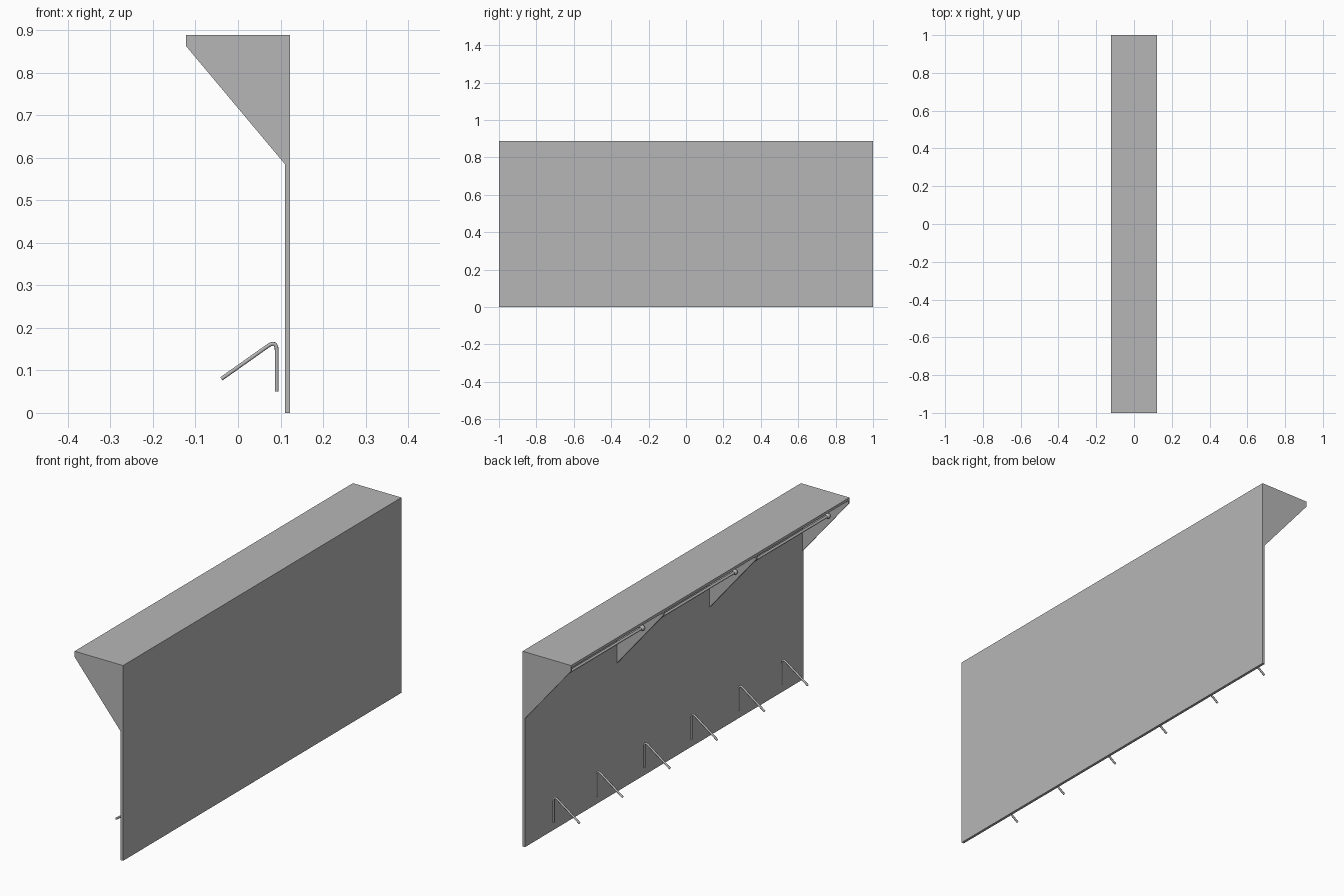
import bpy, bmesh
from mathutils import Vector

cube = bpy.data.objects.get("Cube")
if cube:
    bpy.data.objects.remove(cube, do_unlink=True)

grey = bpy.data.materials.new("mid_grey")
grey.use_nodes = True
COLOR = (0.47, 0.47, 0.47, 1)
grey.diffuse_color = COLOR
grey.node_tree.nodes["Principled BSDF"].inputs["Base Color"].default_value = COLOR

HALF = 0.122      # half depth
TOP = 0.888       # overall height
SHEET = 0.012     # sheet thickness
BAY = 2 / 3       # width of one bay
INNER = HALF - SHEET


def finish(name, bm, smooth=False):
    bmesh.ops.recalc_face_normals(bm, faces=bm.faces)
    mesh = bpy.data.meshes.new(name)
    bm.to_mesh(mesh)
    bm.free()
    mesh.materials.append(grey)
    for poly in mesh.polygons:
        poly.use_smooth = smooth
    obj = bpy.data.objects.new(name, mesh)
    bpy.context.collection.objects.link(obj)
    return obj


def prism(name, profile, y0, y1):
    """Extrude an x-z profile along y."""
    bm = bmesh.new()
    face = bm.faces.new([bm.verts.new((x, y0, z)) for x, z in profile])
    out = bmesh.ops.extrude_face_region(bm, geom=[face])
    moved = [v for v in out["geom"] if isinstance(v, bmesh.types.BMVert)]
    bmesh.ops.translate(bm, verts=moved, vec=(0, y1 - y0, 0))
    return finish(name, bm)


def tube(name, points, radius):
    """Round bar along a path."""
    curve = bpy.data.curves.new(name, "CURVE")
    curve.dimensions = "3D"
    curve.bevel_depth = radius
    curve.bevel_resolution = 2
    curve.use_fill_caps = True
    spline = curve.splines.new("POLY")
    spline.points.add(len(points) - 1)
    for p, co in zip(spline.points, points):
        p.co = (*co, 1)
    curve.materials.append(grey)
    obj = bpy.data.objects.new(name, curve)
    bpy.context.collection.objects.link(obj)
    return obj


def ball(name, center, radius):
    bm = bmesh.new()
    bmesh.ops.create_uvsphere(bm, u_segments=16, v_segments=10, radius=radius)
    bmesh.ops.translate(bm, verts=bm.verts, vec=center)
    return finish(name, bm, True)


# Wall panel, canopy and light rail of each bay
for i in range(3):
    y0 = -1 + i * BAY
    y1 = y0 + BAY
    prism(f"wall_panel_{i}", [(INNER, 0), (HALF, 0), (HALF, TOP), (INNER, TOP)], y0, y1)
    prism(f"canopy_{i}", [(-HALF, TOP - SHEET), (INNER, TOP - SHEET),
                          (INNER, TOP), (-HALF, TOP)], y0, y1)
    rail_x, rail_z = -0.025, 0.785
    a, b = y0 + 0.018, y1 - 0.018
    tube(f"rail_{i}", [(rail_x, a, rail_z), (rail_x, b, rail_z)], 0.006)
    for side, y in (("right", a), ("left", b)):
        ball(f"rail_end_{side}_{i}", (rail_x, y, rail_z), 0.012)

# Triangular brackets at the ends and the bay joints
bracket = [(-HALF, TOP - SHEET), (-HALF, 0.862), (INNER, 0.585), (INNER, TOP - SHEET)]
for i in range(4):
    y = -1 + i * BAY
    lo, hi = max(-1, y - SHEET / 2), min(1, y + SHEET / 2)
    prism(f"bracket_{i}", bracket, lo, hi)

# Bent hooks: upright, rounded bend, arm sloping down and outward
foot, corner, tip = (Vector(p) for p in ((0.091, 0.05), (0.091, 0.172), (-0.039, 0.08)))
start = corner + (foot - corner).normalized() * 0.026
end = corner + (tip - corner).normalized() * 0.026
path = [foot]
for k in range(9):
    t = k / 8
    path.append(start * (1 - t) ** 2 + corner * 2 * t * (1 - t) + end * t ** 2)
path.append(tip)
for i, y in enumerate((0.17, 0.51, 0.82)):
    for side, s in (("left", 1), ("right", -1)):
        tube(f"hook_{side}_{i}", [(p.x, s * y, p.y) for p in path], 0.0045)
